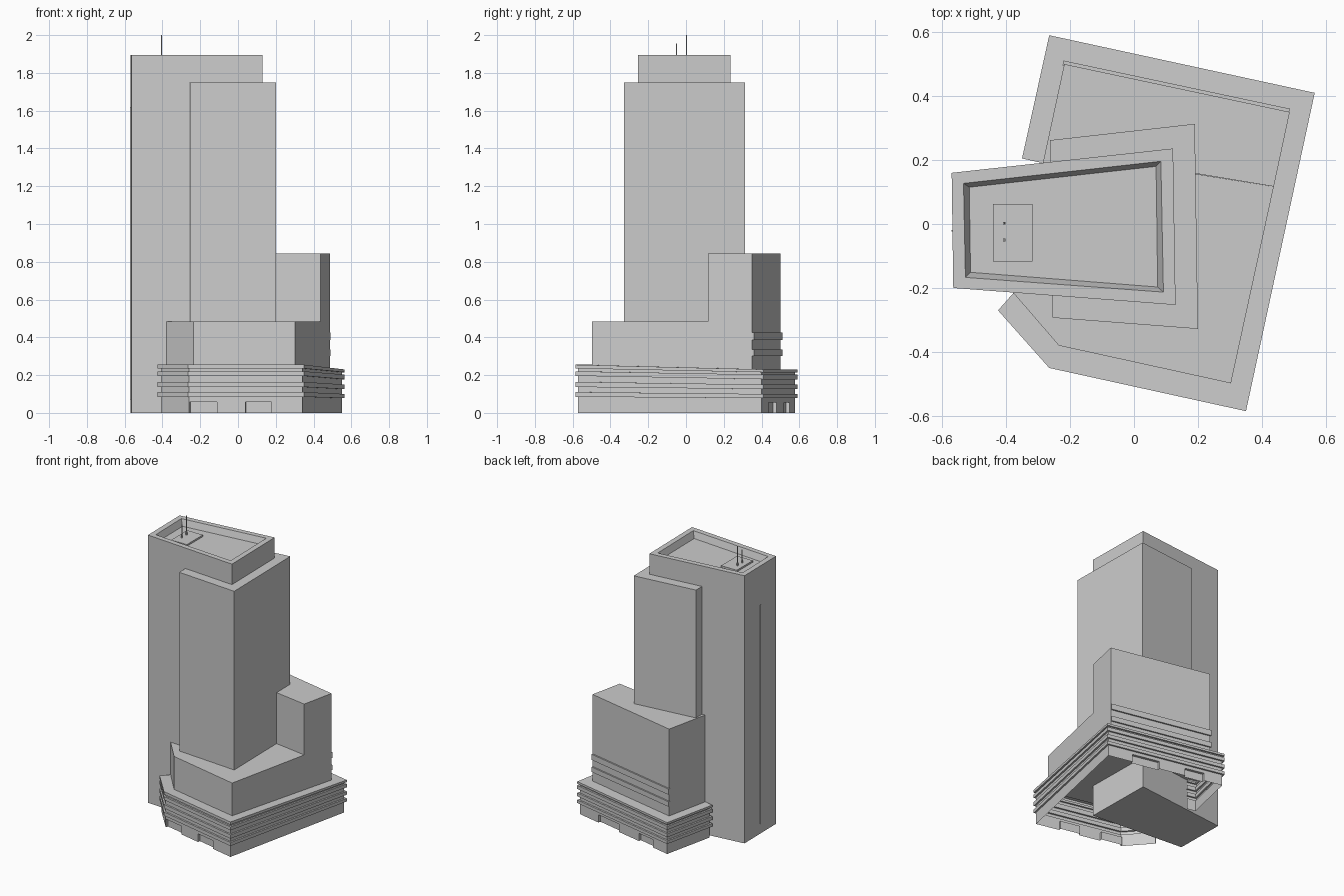
import bpy, bmesh
from mathutils import Vector

if "Cube" in bpy.data.objects:
    bpy.data.objects.remove(bpy.data.objects["Cube"])


def finish(bm, name):
    bmesh.ops.recalc_face_normals(bm, faces=bm.faces)
    me = bpy.data.meshes.new(name)
    bm.to_mesh(me)
    bm.free()
    ob = bpy.data.objects.new(name, me)
    bpy.context.collection.objects.link(ob)
    return ob


def loft(name, rings):
    """Closed solid through rings of (outline, z)."""
    bm = bmesh.new()
    vs = [[bm.verts.new((x, y, z)) for x, y in o] for o, z in rings]
    n = len(vs[0])
    for a, b in zip(vs, vs[1:]):
        for i in range(n):
            j = (i + 1) % n
            bm.faces.new((a[i], a[j], b[j], b[i]))
    bm.faces.new(vs[0][::-1])
    bm.faces.new(vs[-1])
    return finish(bm, name)


def prism(name, outline, z0, z1):
    return loft(name, [(outline, z0), (outline, z1)])


def rect(x0, x1, y0, y1):
    return [(x0, y0), (x1, y0), (x1, y1), (x0, y1)]


def inset_path(pts, d):
    """Move an open anticlockwise path inwards by d with mitred corners."""
    p = [Vector(q) for q in pts]
    nrm = [Vector((-(b - a).y, (b - a).x)).normalized() for a, b in zip(p, p[1:])]
    out = []
    for i, q in enumerate(p):
        a, b = nrm[max(i - 1, 0)], nrm[min(i, len(nrm) - 1)]
        m = (a + b).normalized()
        out.append(q + m * (d / max(m.dot(a), 0.3)))
    return out


# Main tower with a sunken roof behind a sloped parapet
tower = [(-0.57, 0.16), (-0.565, -0.2), (0.13, -0.253), (0.122, 0.236)]
rim = [(-0.533, 0.127), (-0.527, -0.167), (0.092, -0.213), (0.084, 0.196)]
floor = [(-0.515, 0.115), (-0.511, -0.151), (0.074, -0.197), (0.069, 0.18)]
loft("main_tower", [(tower, 0), (tower, 1.895), (rim, 1.895), (floor, 1.85)])
prism("side_slit", rect(-0.571, -0.56, -0.023, -0.019), 0.07, 1.62)

# Roof plate and masts
prism("roof_plate", rect(-0.441, -0.318, -0.118, 0.062), 1.84, 1.862)
for name, y, top in (("tall_mast", 0.002, 2.0), ("short_mast", -0.05, 1.955)):
    prism(name + "_base", rect(-0.409, -0.401, y - 0.004, y + 0.004), 1.86, 1.885)
    prism(name, rect(-0.407, -0.403, y - 0.002, y + 0.002), 1.86, top)

# Shorter, wider tower
prism("wide_tower", [(-0.262, 0.262), (-0.255, -0.293), (0.2, -0.328), (0.19, 0.313)],
      0.4, 1.75)

# Middle blocks on the podium
prism("middle_block", [(-0.38, -0.212), (-0.235, -0.38), (0.303, -0.498), (0.437, 0.117),
                       (0.19, 0.157), (-0.1, 0.1), (-0.2, 0)], 0.22, 0.485)
prism("high_block", [(0.437, 0.117), (0.487, 0.35), (-0.218, 0.5), (-0.285, 0.19),
                     (0.0, 0.19)], 0.22, 0.845)
for i, (z0, z1) in enumerate([(0.3, 0.335), (0.385, 0.425)]):
    prism(f"back_rib_{i + 1}", [(0.482, 0.345), (0.489, 0.36), (-0.221, 0.511),
                                (-0.223, 0.496)], z0, z1)

# Podium: open-bottomed wall with ribs, recessed doors and a tilted roof
corners = [(-0.37, -0.208), (-0.425, -0.27), (-0.265, -0.45), (0.35, -0.585),
           (0.565, 0.41), (-0.265, 0.59), (-0.35, 0.205), (-0.28, 0.189)]
splits = {2: (0.01, 0.245, 0.49, 0.715), 4: (0.22, 0.45, 0.67, 0.83)}
path, doors = [], []
for i, c in enumerate(corners):
    path.append(c)
    for k, t in enumerate(splits.get(i, ())):
        if k % 2 == 0:
            doors.append(len(path))
        path.append(Vector(c).lerp(Vector(corners[i + 1]), t))
wall = inset_path(path, 0.012)

levels = [(wall, 0, 0), (wall, 0.058, 0.055)]
for f0, f1, b0, b1 in ((0.085, 0.11, 0.078, 0.1), (0.137, 0.164, 0.126, 0.15),
                       (0.196, 0.22, 0.178, 0.203)):
    levels += [(wall, f0, b0), (path, f0, b0), (path, f1, b1), (wall, f1, b1)]
levels += [(wall, 0.235, 0.215), (path, 0.235, 0.215), (path, 0.255, 0.23)]

bm = bmesh.new()
rows = [[bm.verts.new((p[0], p[1], zb if p[1] > 0 else zf)) for p in o]
        for o, zf, zb in levels]
deep = inset_path(path, 0.03)
for r, (a, b) in enumerate(zip(rows, rows[1:])):
    for i in range(len(path) - 1):
        quad = [a[i], a[i + 1], b[i + 1], b[i]]
        if r == 0 and i in doors:
            back = [bm.verts.new((deep[j][0], deep[j][1], v.co.z))
                    for j, v in zip((i, i + 1, i + 1, i), quad)]
            bm.faces.new(back)
            for k in (1, 2, 3):
                m = (k + 1) % 4
                bm.faces.new((quad[k], quad[m], back[m], back[k]))
        else:
            bm.faces.new(quad)
bm.faces.new(rows[-1])
finish(bm, "podium")
